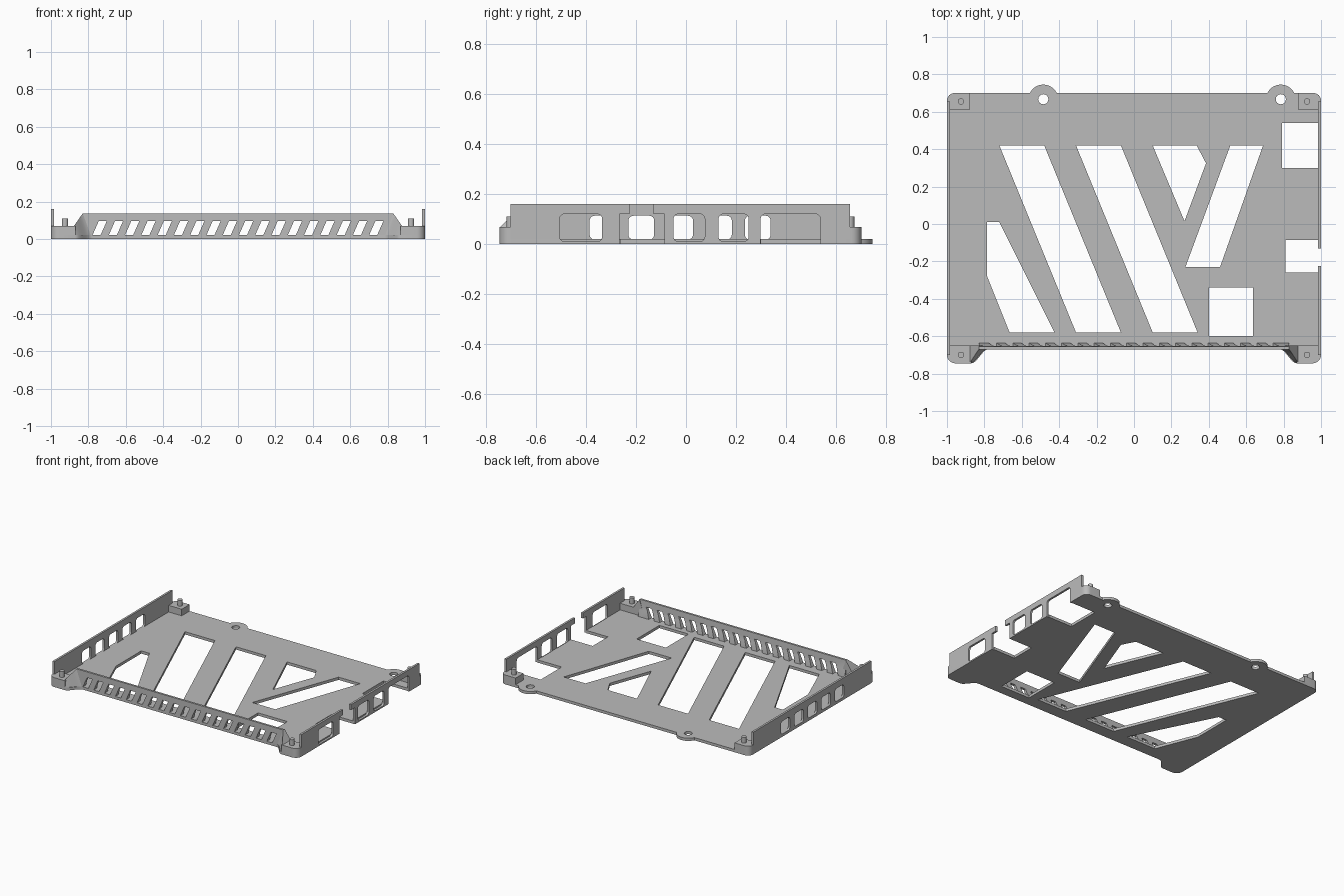
import bpy, bmesh, math
from mathutils import Vector

if "Cube" in bpy.data.objects:
    bpy.data.objects.remove(bpy.data.objects["Cube"], do_unlink=True)

grey = bpy.data.materials.new("plain grey")
grey.use_nodes = True
colour = (0.5, 0.5, 0.5, 1)
grey.diffuse_color = colour
grey.node_tree.nodes["Principled BSDF"].inputs["Base Color"].default_value = colour

T = 0.02          # floor thickness
WALL_TOP = 0.16
FRONT_TOP = 0.137


def finish(name, bm):
    bmesh.ops.recalc_face_normals(bm, faces=bm.faces)
    mesh = bpy.data.meshes.new(name)
    bm.to_mesh(mesh)
    bm.free()
    mesh.materials.append(grey)
    ob = bpy.data.objects.new(name, mesh)
    bpy.context.collection.objects.link(ob)
    return ob


def prisms(name, polygons, lo, hi, axis="z"):
    """Extrude flat outlines along an axis; outlines are (x,y), (y,z) or (x,z)."""
    place = {"z": lambda a, b, c: (a, b, c),
             "x": lambda a, b, c: (c, a, b),
             "y": lambda a, b, c: (a, c, b)}[axis]
    bm = bmesh.new()
    for poly in polygons:
        ends = [[bm.verts.new(place(a, b, c)) for a, b in poly] for c in (lo, hi)]
        bm.faces.new(ends[0])
        bm.faces.new(ends[1])
        n = len(poly)
        for i in range(n):
            j = (i + 1) % n
            bm.faces.new((ends[0][i], ends[0][j], ends[1][j], ends[1][i]))
    return finish(name, bm)


def arc(cx, cy, r, start, end, n=8):
    angles = [math.radians(start + (end - start) * i / n) for i in range(n + 1)]
    return [(cx + r * math.cos(a), cy + r * math.sin(a)) for a in angles]


def circle(cx, cy, r, n=24):
    return arc(cx, cy, r, 0, 360, n)[:-1]


def rect(x0, x1, y0, y1):
    return [(x0, y0), (x1, y0), (x1, y1), (x0, y1)]


def rounded(x0, x1, y0, y1, r=0.02):
    return (arc(x1 - r, y1 - r, r, 0, 90) + arc(x0 + r, y1 - r, r, 90, 180)
            + arc(x0 + r, y0 + r, r, 180, 270) + arc(x1 - r, y0 + r, r, 270, 360))


def cut(ob, cutter):
    mod = ob.modifiers.new("cut", "BOOLEAN")
    mod.operation = "DIFFERENCE"
    mod.solver = "EXACT"
    mod.object = cutter
    bpy.context.view_layer.objects.active = ob
    bpy.ops.object.modifier_apply(modifier=mod.name)


def discard(ob):
    bpy.data.objects.remove(ob, do_unlink=True)


def mirror_points(points):
    return [(-x, y) for x, y in reversed(points)]


# Curved step in the front edge, from the foot inwards to the front wall
def step_point(u):
    return (0.87 - 0.09 * u, -0.745 + 0.075 * u * u * (3 - 2 * u))


STEPS = 10
step = [step_point(i / STEPS) for i in range(STEPS + 1)]
front_round = arc(0.955, -0.70, 0.045, -90, 0)
back_round = arc(0.96, 0.66, 0.04, 0, 90)

# Floor plate with two mounting ears
ears = (0.785, -0.485)
outline = list(reversed(step)) + front_round + back_round
for ex in ears:
    outline += arc(ex, 0.665, 0.08, 26, 154, 20)
outline += mirror_points(back_round) + mirror_points(front_round) + mirror_points(list(reversed(step)))
floor = prisms("floor_plate", [outline], 0, T)

openings = [
    [(-0.72, 0.42), (-0.48, 0.42), (-0.07, -0.58), (-0.31, -0.58)],
    [(-0.31, 0.42), (-0.07, 0.42), (0.34, -0.58), (0.10, -0.58)],
    [(-0.785, 0.01), (-0.72, 0.01), (-0.425, -0.58), (-0.665, -0.58), (-0.785, -0.28)],
    [(0.10, 0.42), (0.335, 0.42), (0.385, 0.325), (0.27, 0.015)],
    [(0.515, 0.42), (0.69, 0.42), (0.46, -0.23), (0.275, -0.23)],
    rect(0.40, 0.635, -0.60, -0.34),
    rect(0.79, 0.985, 0.30, 0.54),
    rect(0.81, 1.1, -0.26, -0.085),
] + [circle(ex, 0.667, 0.027) for ex in ears]
cutter = prisms("floor_cutter", openings, -0.1, 0.1)
cut(floor, cutter)
discard(cutter)

# Side walls with port windows
left_wall = prisms("left_wall", [rect(-0.70, 0.655, T, WALL_TOP)], 0.985, 1, "x")
right_wall = prisms("right_wall", [rect(-0.70, 0.655, T, WALL_TOP)], -1, -0.985, "x")

notch = [(-0.265, -0.1), (-0.085, -0.1), (-0.085, 0.12), (-0.13, 0.12),
         (-0.13, 0.3), (-0.225, 0.3), (-0.225, 0.12), (-0.265, 0.12)]
ports = [rounded(-0.505, -0.335, 0.01, 0.12), notch,
         rounded(-0.05, 0.075, 0.01, 0.12), rounded(0.13, 0.25, 0.01, 0.12),
         rounded(0.298, 0.537, -0.1, 0.12)]
cutter = prisms("port_cutter", ports, 0.984, 1.1, "x")
cut(left_wall, cutter)
cut(floor, cutter)
discard(cutter)

vents = [rounded(y, y + 0.103, 0.018, 0.113) for y in [-0.385 + 0.155 * i for i in range(5)]]
cutter = prisms("vent_cutter", vents, -1.1, -0.9, "x")
cut(right_wall, cutter)
discard(cutter)

# Front wall with a flared base and slanted slots
profile = [(-0.67, 0), (-0.67, FRONT_TOP), (-0.655, FRONT_TOP),
           (-0.65, 0.07), (-0.635, T), (-0.635, 0.005)]
front_wall = prisms("front_wall", [profile], -0.83, 0.83, "x")
slots = []
for i in range(18):
    x = -0.74 + 0.087 * i
    slots.append([(x - 0.038, 0.02), (x + 0.005, 0.02), (x + 0.038, 0.095), (x - 0.005, 0.095)])
cutter = prisms("slot_cutter", slots, -0.8, -0.5, "y")
cut(front_wall, cutter)
discard(cutter)

parts = [floor, left_wall, right_wall, front_wall]

for side, word in ((1, "left"), (-1, "right")):
    # Curved gusset joining the front foot to the front wall
    bm = bmesh.new()
    sections = []
    for i, (x, y) in enumerate(step):
        u = i / STEPS
        tx, ty, tz = 0.88 - 0.05 * u, -0.745 + 0.075 * u, 0.065 + (FRONT_TOP - 0.065) * u
        ring = [(x, y, 0), (tx, ty, tz), (tx, -0.65, tz), (x, -0.65, 0)]
        sections.append([bm.verts.new((side * a, b, c)) for a, b, c in ring])
    for a, b in zip(sections, sections[1:]):
        for k in range(4):
            m = (k + 1) % 4
            bm.faces.new((a[k], a[m], b[m], b[k]))
    bm.faces.new(sections[0])
    bm.faces.new(sections[-1])
    parts.append(finish(word + "_gusset", bm))

    # Corner blocks and locating pins
    front = [(0.87, -0.65), (0.87, -0.745)] + front_round + [(1, -0.65)]
    back = [(0.88, 0.61), (1, 0.61)] + back_round + [(0.88, 0.70)]
    for name, poly, pin_y in (("front", front, -0.70), ("back", back, 0.655)):
        block = [(side * x, y) for x, y in poly]
        parts.append(prisms(f"{name}_{word}_block", [block], T, 0.068))
        pin = circle(side * 0.925, pin_y, 0.017)
        parts.append(prisms(f"{name}_{word}_pin", [pin], 0.06, 0.11))

# Smooth curved faces, keep edges crisp
bpy.ops.object.select_all(action="DESELECT")
for ob in parts:
    ob.select_set(True)
bpy.context.view_layer.objects.active = floor
bpy.ops.object.shade_smooth_by_angle(angle=math.radians(30))
